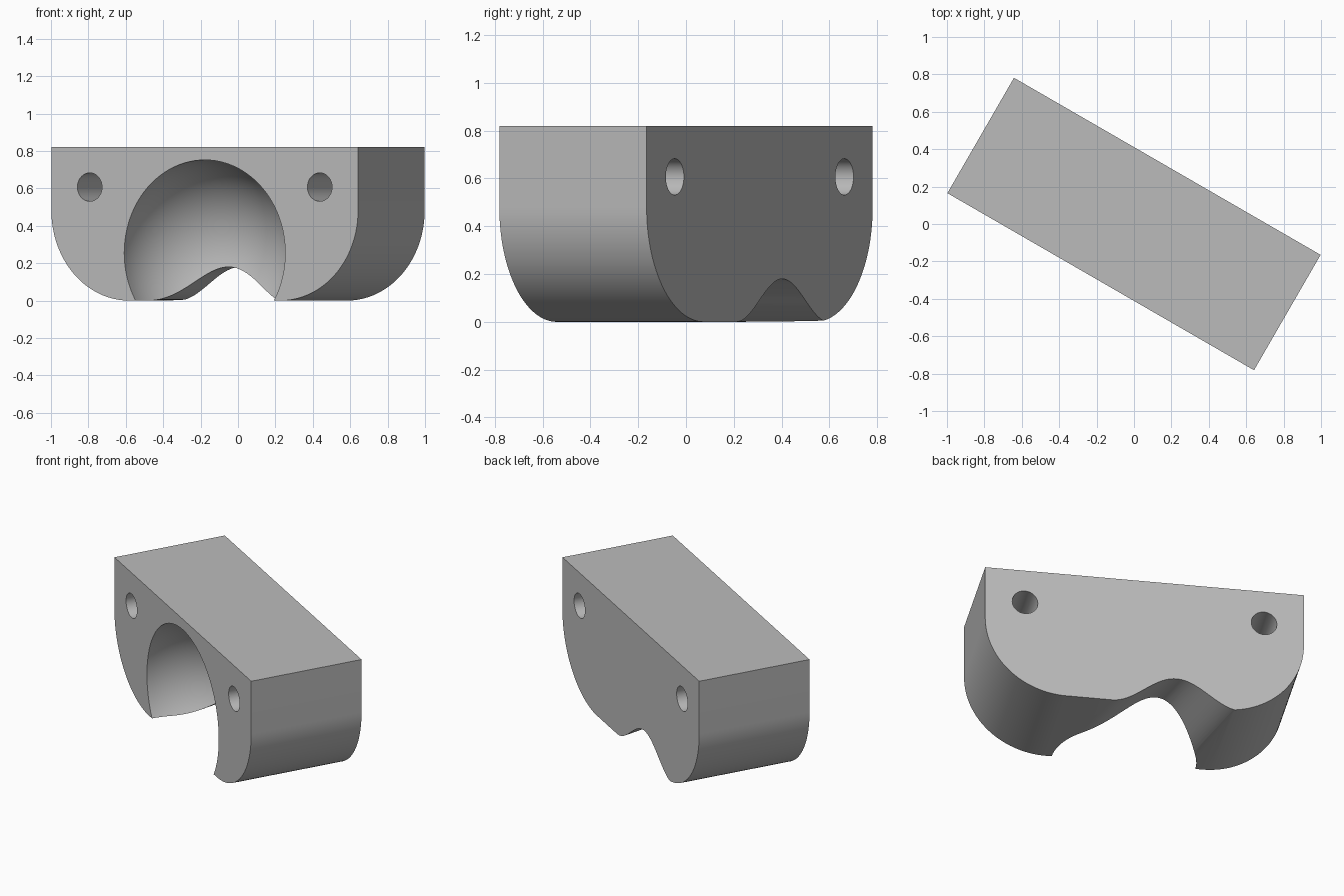
import bpy, bmesh, math
from mathutils import Matrix

cube = bpy.data.objects.get("Cube")
if cube:
    bpy.data.objects.remove(cube)

LENGTH, DEPTH, HEIGHT = 1.893, 0.712, 0.82
CORNER = 0.48
FRONT = -DEPTH / 2
BALL_R, BALL_Z = 0.497, 0.255
SLOPE = math.tan(math.radians(-15))   # sideways lean of the channel

grey = bpy.data.materials.new("plain grey")
grey.use_nodes = True
colour = (0.5, 0.5, 0.5, 1)
grey.diffuse_color = colour
grey.node_tree.nodes["Principled BSDF"].inputs["Base Color"].default_value = colour


def make_object(name, bm):
    bmesh.ops.recalc_face_normals(bm, faces=bm.faces)
    mesh = bpy.data.meshes.new(name)
    bm.to_mesh(mesh)
    bm.free()
    mesh.materials.append(grey)
    obj = bpy.data.objects.new(name, mesh)
    bpy.context.collection.objects.link(obj)
    return obj


def extrude_profile(name, points, y0, y1, slope=0):
    """Prism from (x, z) points between two depths, optionally leaning sideways."""
    bm = bmesh.new()
    rings = [[bm.verts.new((x + slope * (y - FRONT), y, z)) for x, z in points]
             for y in (y0, y1)]
    bm.faces.new(rings[0])
    bm.faces.new(rings[1])
    n = len(points)
    for i in range(n):
        j = (i + 1) % n
        bm.faces.new((rings[0][i], rings[0][j], rings[1][j], rings[1][i]))
    return make_object(name, bm)


def cut(target, cutter):
    cutter.hide_render = True
    mod = target.modifiers.new("cut", 'BOOLEAN')
    mod.operation, mod.solver, mod.object = 'DIFFERENCE', 'EXACT', cutter
    bpy.context.view_layer.objects.active = target
    bpy.ops.object.modifier_apply(modifier=mod.name)
    bpy.data.objects.remove(cutter)


# Block with two rounded lower corners
half = LENGTH / 2
arc = [math.radians(90 * i / 32) for i in range(33)]
right = [(half - CORNER + CORNER * math.sin(a), CORNER - CORNER * math.cos(a)) for a in arc]
left = [(-x, z) for x, z in reversed(right)]
block = extrude_profile("block", right + [(half, HEIGHT), (-half, HEIGHT)] + left,
                        FRONT, -FRONT)

# Bell-shaped channel leading from the back into the socket
W, PEAK = 0.385, 0.18
steps = 48
bell = []
for i in range(steps + 1):
    t = 2 * i / steps - 1
    bell.append((W * t, PEAK / 2 * (1 + math.cos(math.pi * t))))
bell = [(-W, -0.1)] + bell + [(W, -0.1)]
cut(block, extrude_profile("channel_cutter", bell, FRONT + 0.12, 0.5, SLOPE))

# Ball socket in the front
bm = bmesh.new()
bmesh.ops.create_uvsphere(bm, u_segments=96, v_segments=48, radius=BALL_R,
                          matrix=Matrix.Translation((0, FRONT, BALL_Z))
                          @ Matrix.Rotation(math.pi / 2, 4, 'X'))
cut(block, make_object("socket_cutter", bm))

# Two through holes
for side in (-1, 1):
    bm = bmesh.new()
    bmesh.ops.create_cone(bm, cap_ends=True, segments=48, radius1=0.076, radius2=0.076,
                          depth=2, matrix=Matrix.Translation((side * 0.71, 0, 0.607))
                          @ Matrix.Rotation(math.pi / 2, 4, 'X'))
    cut(block, make_object("hole_cutter", bm))

# Turn the whole block and shade the curves
block.data.transform(Matrix.Rotation(math.radians(-30), 4, 'Z'))
block.select_set(True)
bpy.context.view_layer.objects.active = block
bpy.ops.object.shade_smooth_by_angle(angle=math.radians(25))
